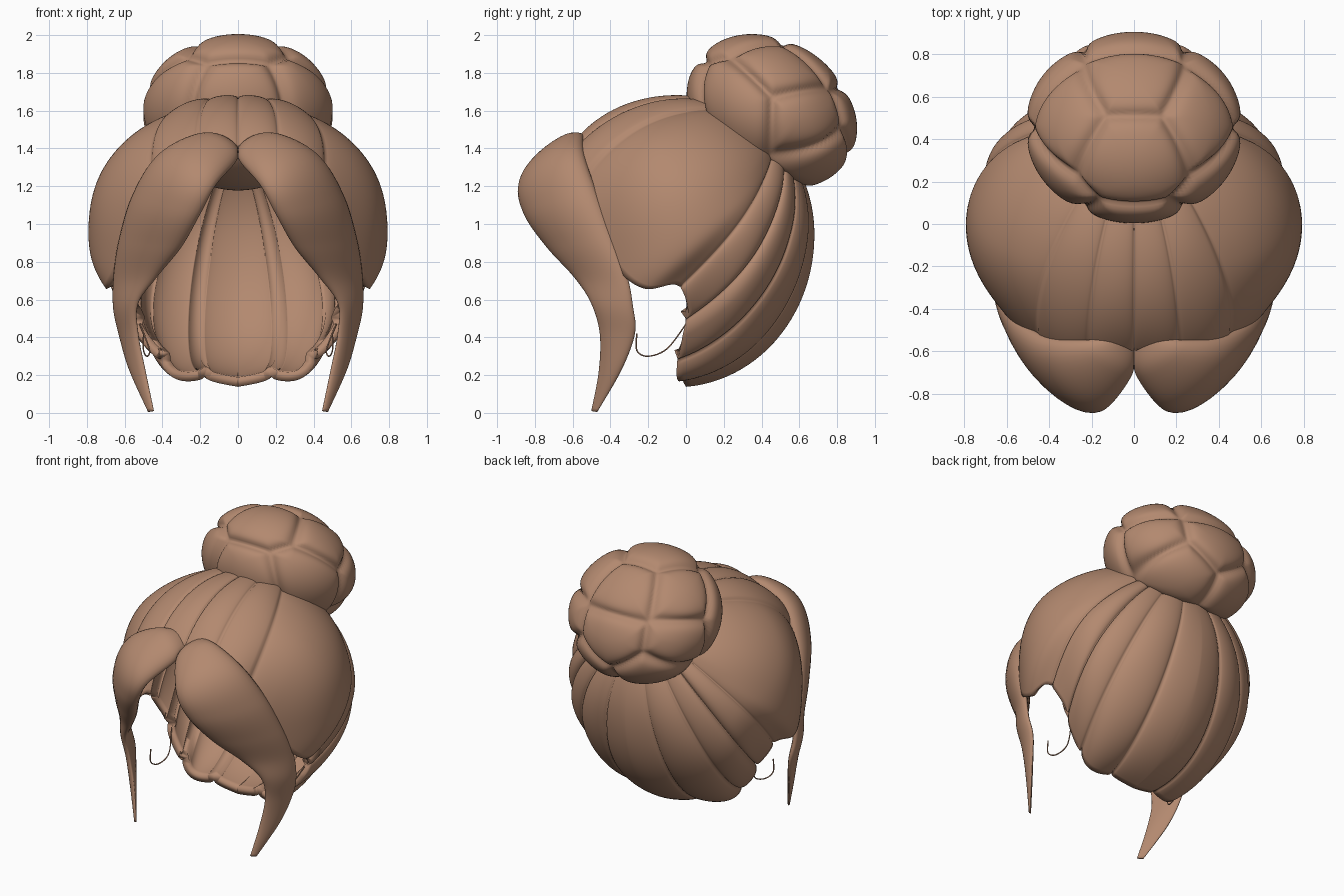
import bpy, bmesh, math
from mathutils import Vector as V

if "Cube" in bpy.data.objects:
    bpy.data.objects.remove(bpy.data.objects["Cube"])

hair = bpy.data.materials.new("brown_hair")
hair.diffuse_color = (0.45, 0.25, 0.16, 1)
hair.use_nodes = True
hair.node_tree.nodes["Principled BSDF"].inputs["Base Color"].default_value = hair.diffuse_color


def make(name, verts, faces, mirror=False, thick=0):
    me = bpy.data.meshes.new(name)
    me.from_pydata([tuple(v) for v in verts], [], faces)
    ob = bpy.data.objects.new(name, me)
    bpy.context.collection.objects.link(ob)
    me.materials.append(hair)
    bm = bmesh.new()
    bm.from_mesh(me)
    bmesh.ops.remove_doubles(bm, verts=bm.verts, dist=1e-5)
    if not thick:
        bmesh.ops.recalc_face_normals(bm, faces=bm.faces)
    bm.to_mesh(me)
    bm.free()
    me.polygons.foreach_set("use_smooth", [True] * len(me.polygons))
    if mirror:
        m = ob.modifiers.new("mirror", 'MIRROR')
        m.merge_threshold = 0.0005
    if thick:
        s = ob.modifiers.new("thickness", 'SOLIDIFY')
        s.thickness, s.offset = thick, -1
    return ob


def spline(pts, t):
    """Catmull-Rom through tuples of any length"""
    n = len(pts) - 1
    i = min(int(t), n - 1)
    f = t - i
    a, b, c, d = (pts[max(0, min(n, k))] for k in (i - 1, i, i + 1, i + 2))
    return [0.5 * (2 * q + (r - p) * f + (2 * p - 5 * q + 4 * r - s) * f * f
                   + (3 * q - p - 3 * r + s) * f ** 3) for p, q, r, s in zip(a, b, c, d)]


# Swept-up cap: locks run from the hairline to the bun over an egg-shaped head
C = V((0, -0.05, 0.95))
POLE = V((0, 0.47, 0.52)).normalized()
LINE = [(0, -.60, 1.42), (.2, -.61, 1.40), (.40, -.59, 1.27), (.55, -.50, 1.05),
        (.63, -.37, .78), (.69, -.22, .66), (.70, -.05, .67), (.60, .01, .55),
        (.52, -.02, .40), (.37, -.05, .21), (.18, -.02, .165), (0, 0, .14)]
# lock boundaries along the hairline, with crease depth for each lock
LOCKS = [(0, 1.1, .03), (1.1, 2.3, .03), (2.3, 6.2, .05), (6.2, 7.5, .055),
         (7.5, 8.7, .05), (8.7, 10.0, .05), (10.0, 12.0, .05)]


def head_radius(d):
    c = 0.73 if d.z > 0 else 0.80
    return 1 / math.sqrt((d.x / .80) ** 2 + (d.y / .725) ** 2 + (d.z / c) ** 2)


def lock_depth(t):
    for a, b, k in LOCKS:
        if a <= t <= b:
            return k * (1 - max(0, math.sin(math.pi * (t - a) / (b - a))) ** .45)
    return 0


cols, rows = 220, 44
verts, faces = [], []
for i in range(cols + 1):
    t = 11 * i / cols
    h = V(spline(LINE, t)) - C
    if i in (0, cols):
        h.x = 0
    hd = h.normalized()
    ang = POLE.angle(hd)
    ratio = h.length / head_radius(hd)
    for j in range(rows + 1):
        s = 0.1 + 0.9 * j / rows
        d = (POLE * math.sin((1 - s) * ang) + hd * math.sin(s * ang)) / math.sin(ang)
        k = max(0, (s - 0.6) / 0.4)
        k = k * k * (3 - 2 * k)
        rib = 1.008 - lock_depth(t) * min(1, s * 2.2)
        rib += 0.006 * math.sin(9 * s + 2.5 * t) * s
        verts.append(C + d * head_radius(d) * (1 + (ratio - 1) * k) * rib)
n = rows + 1
faces = [(i * n + j, i * n + j + 1, (i + 1) * n + j + 1, (i + 1) * n + j)
         for i in range(cols) for j in range(rows)]
f = faces[len(faces) // 2]
nor = (verts[f[1]] - verts[f[0]]).cross(verts[f[3]] - verts[f[0]])
if nor.dot(verts[f[0]] - C) < 0:
    faces = [q[::-1] for q in faces]
make("swept_cap", verts, faces, mirror=True, thick=0.05)

# Bun: tilted ball divided into plump lobes around seed directions
BC = V((0, .455, 1.59))
U, N = V((0, .82, -.57)), V((0, .57, .82))      # along the base, away from head
half = [(.68, -.2, .62), (.85, -.45, -.2), (.85, .42, .25), (.5, .85, -.1)]
seeds = [V((0, -.72, .68)), V((0, .08, 1)), V((0, .8, .6)), V((0, -.8, -.6)), V((0, .2, -1))]
seeds += [V((sx * x, u, w)) for x, u, w in half for sx in (1, -1)]
seeds = [s.normalized() for s in seeds]
verts, faces = [], []
A, B = 160, 90
for i in range(B + 1):
    for j in range(A):
        th, ph = math.pi * i / B, 2 * math.pi * j / A
        d = V((math.sin(th) * math.cos(ph), math.sin(th) * math.sin(ph), math.cos(th)))
        near = sorted((d - s).length for s in seeds)
        r = 1.03 - 0.10 / (1 + ((near[1] - near[0]) / 0.13) ** 2)
        verts.append(BC + r * (V((.5 * d.x, 0, 0)) + U * .47 * d.y + N * .37 * d.z))
faces = [(i * A + j, i * A + (j + 1) % A, (i + 1) * A + (j + 1) % A, (i + 1) * A + j)
         for i in range(B) for j in range(A)]
make("bun", verts, faces)

# Face-framing locks: inner edge, outer edge and depth at each station
LOCK = [(.00, -.57, 1.40, .10, -.53, 1.47, .02),
        (.005, -.70, 1.34, .25, -.55, 1.45, .08),
        (.12, -.86, 1.21, .43, -.53, 1.33, .115),
        (.20, -.85, 1.06, .55, -.46, 1.13, .115),
        (.30, -.73, .88, .62, -.38, .91, .09),
        (.43, -.59, .72, .65, -.31, .72, .06),
        (.53, -.50, .58, .65, -.28, .56, .045),
        (.53, -.455, .42, .62, -.27, .42, .04),
        (.49, -.46, .22, .57, -.34, .23, .03),
        (.445, -.50, .01, .475, -.47, .005, .01)]
verts, faces = [], []
M, S = 32, 72
for i in range(S + 1):
    t = 9 * i / S
    p = spline(LOCK, t)
    a, b = V(p[:3]), V(p[3:6])
    q0, q1 = spline(LOCK, max(0, t - .1)), spline(LOCK, min(9, t + .1))
    tan = V(q1[:3]) + V(q1[3:6]) - V(q0[:3]) - V(q0[3:6])
    w, c = (b - a) / 2, (a + b) / 2
    out = w.cross(tan).normalized()
    if out.dot(V((.55, -.8, .1))) < 0:
        out = -out
    for j in range(M):
        g = 2 * math.pi * j / M
        k = math.sin(g)
        v = c + w * math.cos(g) + out * p[6] * (k if k > 0 else .45 * k)
        v.x = max(v.x, 0.001)
        v.z = max(v.z, 0)
        verts.append(v)
faces = [(i * M + j, i * M + (j + 1) % M, (i + 1) * M + (j + 1) % M, (i + 1) * M + j)
         for i in range(S) for j in range(M)]
faces += [tuple(range(M)), tuple(range(S * M, S * M + M))]
make("front_lock", verts, faces, mirror=True)

# Fine loose wisps below the ears
WISP = [(.50, -.26, .42), (.50, -.26, .33), (.48, -.20, .30), (.47, -.10, .34), (.52, .0, .47)]
for side in (1, -1):
    cu = bpy.data.curves.new("wisp", 'CURVE')
    cu.dimensions = '3D'
    cu.bevel_depth = 0.004
    cu.bevel_resolution = 1
    sp = cu.splines.new('POLY')
    sp.points.add(24)
    for i, pt in enumerate(sp.points):
        x, y, z = spline(WISP, 4 * i / 24)
        pt.co = (side * x, y, z, 1)
    cu.materials.append(hair)
    bpy.context.collection.objects.link(bpy.data.objects.new("wisp", cu))
